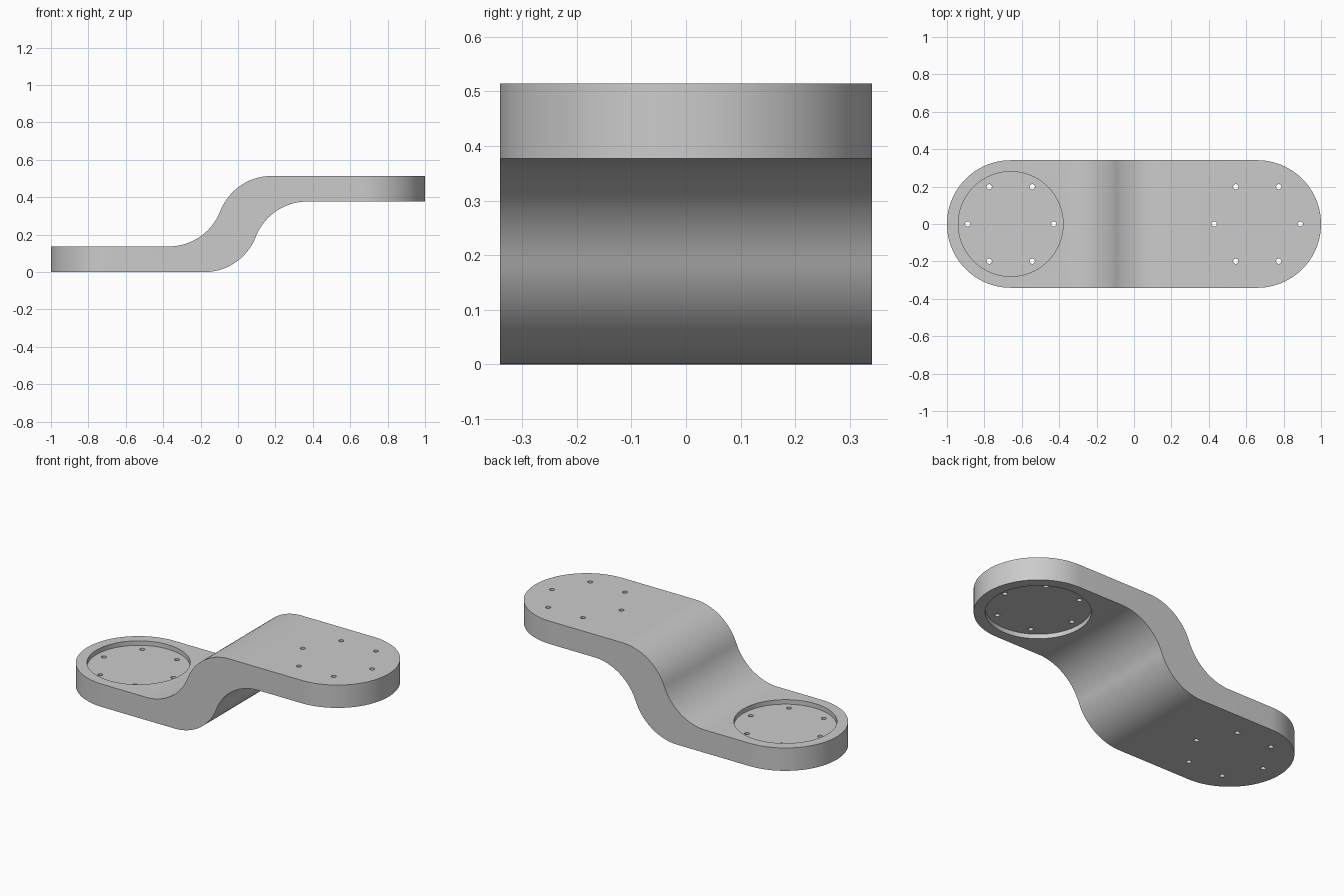
import bpy, bmesh, math
from mathutils import Vector

cube = bpy.data.objects.get("Cube")
if cube:
    bpy.data.objects.remove(cube, do_unlink=True)

THICK = 0.137      # plate thickness
HEIGHT = 0.514     # overall height
END_X = 0.659      # centre of each rounded end
END_R = 0.341      # radius of each rounded end
RECESS_R, RECESS_DEPTH = 0.28, 0.027
HOLE_R, HOLE_RING = 0.014, 0.23

grey = bpy.data.materials.new("grey metal")
grey.use_nodes = True
GREY = (0.6, 0.6, 0.6, 1)
grey.diffuse_color = GREY
grey.node_tree.nodes["Principled BSDF"].inputs["Base Color"].default_value = GREY


def prism(name, outline, depth):
    """Closed solid made by sweeping an outline along a vector."""
    bm = bmesh.new()
    face = bm.faces.new([bm.verts.new(p) for p in outline])
    swept = bmesh.ops.extrude_face_region(bm, geom=[face])["geom"]
    bmesh.ops.translate(bm, vec=Vector(depth),
                        verts=[g for g in swept if isinstance(g, bmesh.types.BMVert)])
    bmesh.ops.recalc_face_normals(bm, faces=bm.faces)
    mesh = bpy.data.meshes.new(name)
    bm.to_mesh(mesh)
    bm.free()
    mesh.materials.append(grey)
    obj = bpy.data.objects.new(name, mesh)
    bpy.context.collection.objects.link(obj)
    return obj


def arc(cx, cy, r, start, end, steps):
    angles = [math.radians(start + (end - start) * i / steps) for i in range(steps + 1)]
    return [(cx + r * math.cos(a), cy + r * math.sin(a)) for a in angles]


def cylinder(name, x, y, r, z0, z1, steps):
    ring = arc(x, y, r, 0, 360, steps)[:-1]
    return prism(name, [(px, py, z0) for px, py in ring], (0, 0, z1 - z0))


def cut(target, cutter, operation="DIFFERENCE"):
    cutter.hide_render = True
    mod = target.modifiers.new("cut", "BOOLEAN")
    mod.operation, mod.solver, mod.object = operation, "EXACT", cutter
    bpy.context.view_layer.objects.active = target
    bpy.ops.object.modifier_apply(modifier=mod.name)
    bpy.data.objects.remove(cutter, do_unlink=True)


# S-shaped side profile: upper line, then its half-turn copy as the lower line
run, rise = 0.55, HEIGHT - THICK
bend = 2 * math.atan2(rise, run)
radius = run / (2 * math.sin(bend))
deg = math.degrees(bend)
x0, x1 = -0.37, -0.37 + run
upper = [(-1.1, THICK)]
upper += arc(x0, THICK + radius, radius, -90, -90 + deg, 20)
upper += arc(x1, HEIGHT - radius, radius, 90 + deg, 90, 20)[1:]
upper += [(1.1, HEIGHT)]
lower = [(-x, HEIGHT - z) for x, z in upper]
link = prism("offset_link_arm", [(x, -0.5, z) for x, z in upper + lower], (0, 1, 0))

# Rounded ends in plan
plan = arc(END_X, 0, END_R, -90, 90, 48) + arc(-END_X, 0, END_R, 90, 270, 48)
cut(link, prism("plan_cutter", [(x, y, -0.2) for x, y in plan], (0, 0, 1)), "INTERSECT")

# Round recesses: top of the low end, underside of the high end
cut(link, cylinder("recess_cutter", -END_X, 0, RECESS_R, THICK - RECESS_DEPTH, 0.2, 96))
cut(link, cylinder("recess_cutter", END_X, 0, RECESS_R, 0.3, HEIGHT - THICK + RECESS_DEPTH, 96))

# Six bolt holes through each end
for side in (-1, 1):
    for x, y in arc(side * END_X, 0, HOLE_RING, 0, 300, 5):
        cut(link, cylinder("hole_cutter", x, y, HOLE_R, -0.2, 0.8, 20))

link.data.materials.clear()
link.data.materials.append(grey)
bpy.ops.object.select_all(action="DESELECT")
link.select_set(True)
bpy.context.view_layer.objects.active = link
bpy.ops.object.shade_smooth_by_angle(angle=math.radians(30))
